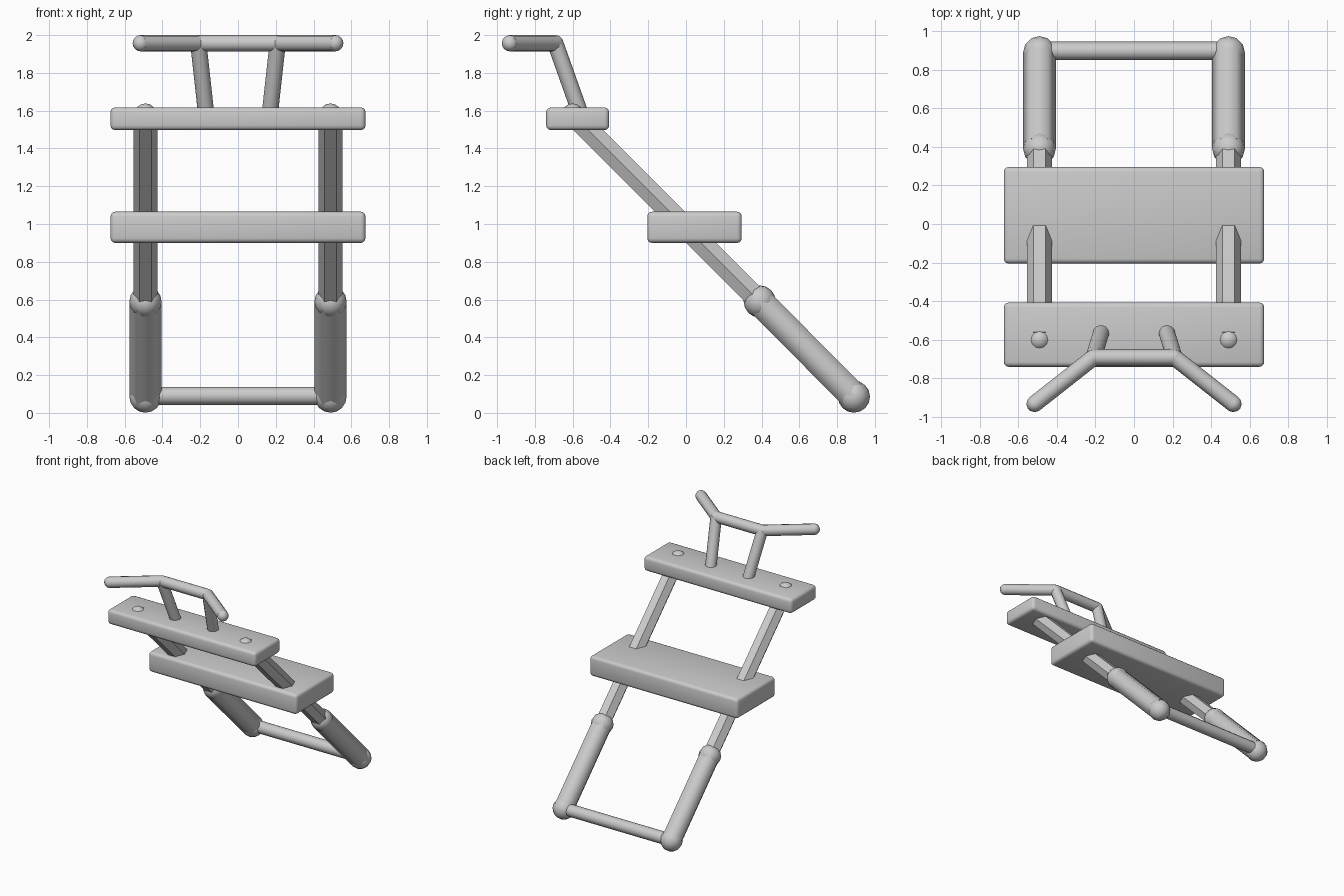
import bpy, bmesh, math
from mathutils import Vector, Matrix

if "Cube" in bpy.data.objects:
    bpy.data.objects.remove(bpy.data.objects["Cube"])


def finish(name, bm, angle):
    mesh = bpy.data.meshes.new(name)
    bm.to_mesh(mesh)
    bm.free()
    ob = bpy.data.objects.new(name, mesh)
    bpy.context.collection.objects.link(ob)
    bpy.ops.object.select_all(action='DESELECT')
    ob.select_set(True)
    bpy.context.view_layer.objects.active = ob
    bpy.ops.object.shade_smooth_by_angle(angle=math.radians(angle))
    return ob


def rod(name, points, r, sides=12, angle=40, ball=None):
    """Straight segments through the points, with a ball at every point."""
    bm = bmesh.new()
    pts = [Vector(p) for p in points]
    for a, b in zip(pts, pts[1:]):
        z = (b - a).normalized()
        ref = Vector((1, 0, 0)) if abs(z.x) < 0.95 else Vector((0, 1, 0))
        y = (ref - z * ref.dot(z)).normalized()
        x = y.cross(z)
        m = Matrix((x, y, z)).transposed().to_4x4()
        m.translation = (a + b) / 2
        bmesh.ops.create_cone(bm, cap_ends=True, segments=sides, radius1=r,
                              radius2=r, depth=(b - a).length, matrix=m)
    for p in pts:
        bmesh.ops.create_uvsphere(bm, u_segments=12, v_segments=8, radius=ball or r,
                                  matrix=Matrix.Translation(p))
    return finish(name, bm, angle)


def plate(name, y0, y1, z0, z1, half_x=0.675):
    bm = bmesh.new()
    m = Matrix.Translation((0, (y0 + y1) / 2, (z0 + z1) / 2)) @ Matrix.Diagonal(
        (2 * half_x, y1 - y0, z1 - z0, 1))
    bmesh.ops.create_cube(bm, size=1, matrix=m)
    bmesh.ops.bevel(bm, geom=bm.edges[:], offset=0.025, segments=3,
                    profile=0.5, affect='EDGES')
    return finish(name, bm, 40)


# Clamp plates
plate("upper_plate", -0.74, -0.407, 1.497, 1.617)
plate("lower_plate", -0.205, 0.295, 0.90, 1.065)

for side, s in (("left", -1), ("right", 1)):
    x = 0.49 * s
    # Hexagonal inner tube poking through the upper plate
    rod(side + "_inner_tube", [(x, -0.6, 1.58), (x, 0.5, 0.48)], 0.064, 6, 30, ball=0.058)
    # Thick outer tube with domed ends
    rod(side + "_outer_tube", [(x, 0.39, 0.59), (x, 0.889, 0.086)], 0.085, 6, 65)
    # Handlebar riser
    rod(side + "_riser", [(0.21 * s, -0.692, 1.957), (0.165 * s, -0.547, 1.55)], 0.043)

# Bottom axle
rod("axle", [(-0.49, 0.897, 0.09), (0.49, 0.897, 0.09)], 0.048)

# Handlebar with swept grips
rod("handlebar", [(-0.515, -0.932, 1.957), (-0.21, -0.692, 1.957),
                  (0.21, -0.692, 1.957), (0.515, -0.932, 1.957)], 0.043)
